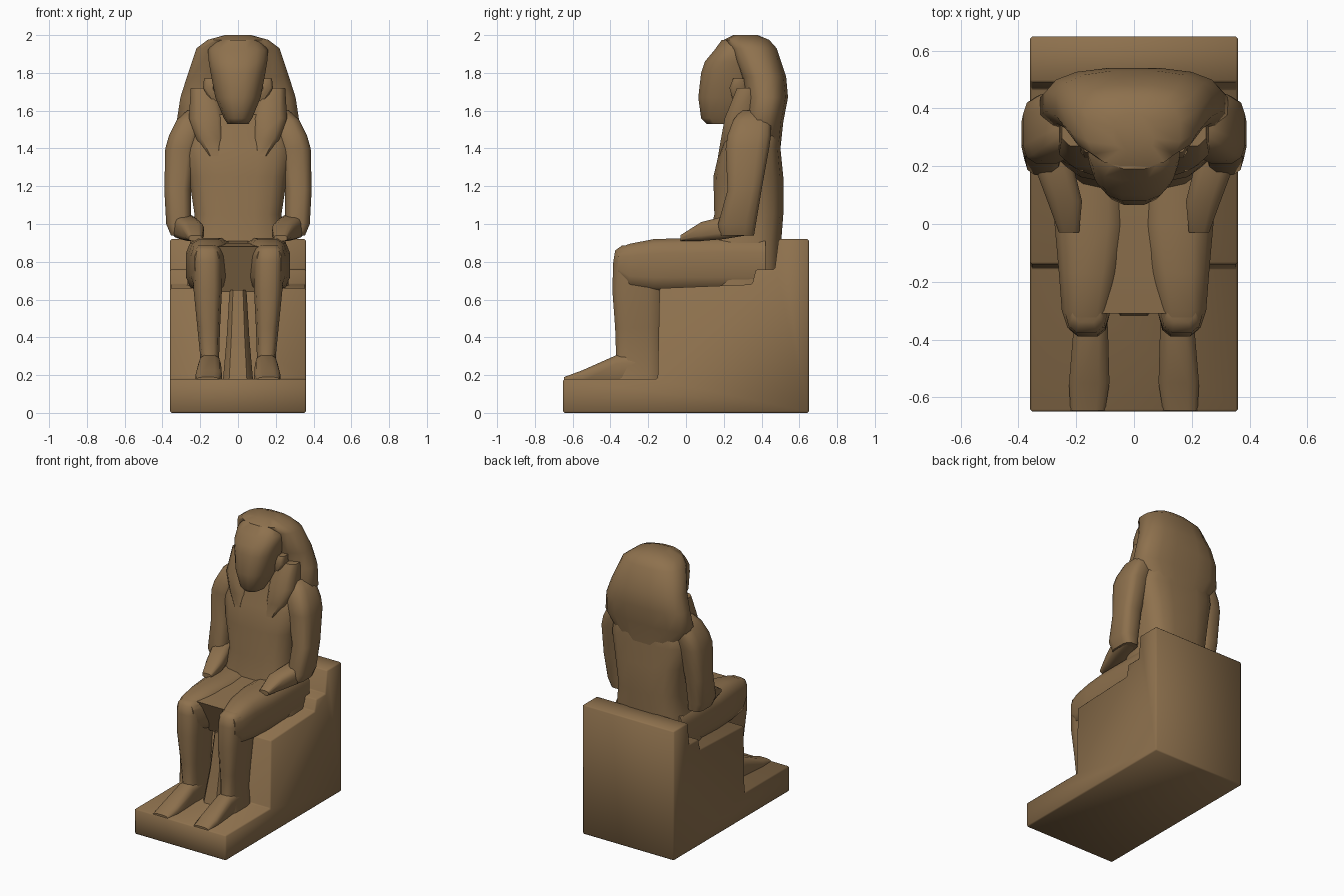
import bpy, bmesh, math

stone = bpy.data.materials.new("brown stone")
stone.diffuse_color = (0.27, 0.165, 0.075, 1)


def finish(name, bm):
    bmesh.ops.recalc_face_normals(bm, faces=bm.faces)
    me = bpy.data.meshes.new(name)
    bm.to_mesh(me)
    bm.free()
    me.materials.append(stone)
    ob = bpy.data.objects.new(name, me)
    bpy.context.collection.objects.link(ob)
    bpy.ops.object.select_all(action='DESELECT')
    bpy.context.view_layer.objects.active = ob
    ob.select_set(True)
    bpy.ops.object.shade_smooth_by_angle(angle=math.radians(50))
    return ob


def loft(name, axis, sections, side=1, n=12, power=0.6):
    """Skin rounded-box rings (pos, x0, x1, b0, b1) along z (b = y) or y (b = z)."""
    bm = bmesh.new()
    rings = []
    for pos, x0, x1, b0, b1 in sections:
        ring = []
        for i in range(n):
            t = 2 * math.pi * (i + 0.5) / n
            c, s = math.cos(t), math.sin(t)
            # normalise so the outermost points touch the box
            m = math.cos(math.pi / n) ** power
            x = (x0 + x1) / 2 + (x1 - x0) / 2 * math.copysign(abs(c) ** power, c) / m
            b = (b0 + b1) / 2 + (b1 - b0) / 2 * math.copysign(abs(s) ** power, s) / m
            ring.append(bm.verts.new((x * side, b, pos) if axis == 'z' else (x * side, pos, b)))
        rings.append(ring)
    for r, q in zip(rings, rings[1:]):
        for i in range(n):
            j = (i + 1) % n
            bm.faces.new((r[i], r[j], q[j], q[i]))
    bm.faces.new(rings[0])
    bm.faces.new(rings[-1])
    return finish(name, bm)


def extrude_side(name, pts, hw, bevel):
    """Extrude a (y, z) side profile across x."""
    bm = bmesh.new()
    f = bm.faces.new([bm.verts.new((-hw, y, z)) for y, z in pts])
    g = bmesh.ops.extrude_face_region(bm, geom=[f])
    for v in g['geom']:
        if isinstance(v, bmesh.types.BMVert):
            v.co.x = hw
    if bevel:
        bmesh.ops.bevel(bm, geom=list(bm.edges), offset=bevel, segments=1, affect='EDGES')
    return finish(name, bm)


# throne with low back and foot plinth
extrude_side("throne", [(-0.65, 0), (0.65, 0), (0.65, 0.92), (0.49, 0.92), (0.47, 0.76),
                        (0.37, 0.76), (0.35, 0.68), (-0.14, 0.66), (-0.15, 0.18), (-0.65, 0.18)],
             0.36, 0.008)

# kilt lap between the thighs, with a sloping front, and the pillar below it
extrude_side("kilt_lap", [(-0.31, 0.88), (-0.2, 0.64), (0.4, 0.64), (0.4, 0.92), (-0.1, 0.90)], 0.13, 0)
loft("pillar", 'z', [(0.17, -0.08, 0.08, -0.32, -0.1), (0.40, -0.06, 0.06, -0.26, -0.1),
                     (0.65, -0.045, 0.045, -0.22, -0.1)], n=8)

for side, tag in ((1, "left"), (-1, "right")):
    loft(tag + "_shin", 'z', [
        (0.17, 0.09, 0.215, -0.39, -0.13), (0.30, 0.10, 0.20, -0.37, -0.13),
        (0.45, 0.095, 0.215, -0.375, -0.13), (0.65, 0.085, 0.235, -0.39, -0.12),
        (0.80, 0.085, 0.24, -0.385, -0.1), (0.86, 0.09, 0.24, -0.375, -0.1),
        (0.885, 0.11, 0.22, -0.34, -0.12)], side)
    loft(tag + "_foot", 'y', [
        (-0.645, 0.10, 0.22, 0.14, 0.19), (-0.55, 0.085, 0.225, 0.14, 0.225),
        (-0.37, 0.09, 0.21, 0.14, 0.305), (-0.2, 0.10, 0.20, 0.14, 0.32)], side)
    loft(tag + "_thigh", 'y', [
        (-0.36, 0.10, 0.23, 0.72, 0.87), (-0.30, 0.08, 0.25, 0.66, 0.895),
        (-0.17, 0.05, 0.26, 0.64, 0.92), (0.0, 0.02, 0.275, 0.64, 0.925),
        (0.42, 0.02, 0.27, 0.64, 0.93)], side)
    # upper arm from shoulder to elbow
    loft(tag + "_upper_arm", 'z', [
        (0.94, 0.25, 0.355, 0.18, 0.36), (1.00, 0.25, 0.38, 0.17, 0.37),
        (1.18, 0.25, 0.39, 0.22, 0.40), (1.40, 0.22, 0.385, 0.21, 0.44),
        (1.47, 0.20, 0.365, 0.22, 0.45), (1.55, 0.18, 0.325, 0.25, 0.45),
        (1.60, 0.16, 0.27, 0.29, 0.43)], side)
    # forearm and flat hand on the thigh
    loft(tag + "_forearm", 'y', [
        (-0.03, 0.19, 0.26, 0.91, 0.94), (0.08, 0.18, 0.30, 0.91, 1.01),
        (0.20, 0.21, 0.345, 0.92, 1.04), (0.32, 0.24, 0.365, 0.94, 1.06)], side)
    # headdress lappet on the chest
    loft(tag + "_lappet", 'z', [
        (1.36, 0.09, 0.16, 0.17, 0.3), (1.45, 0.07, 0.22, 0.185, 0.34),
        (1.56, 0.07, 0.26, 0.205, 0.38), (1.72, 0.11, 0.25, 0.27, 0.4)], side, n=8)
    loft(tag + "_ear", 'z', [
        (1.65, 0.10, 0.145, 0.25, 0.32), (1.72, 0.12, 0.185, 0.23, 0.32),
        (1.77, 0.12, 0.18, 0.25, 0.32)], side, n=8)

# torso
loft("torso", 'z', [
    (0.66, -0.27, 0.27, 0.10, 0.50), (0.92, -0.25, 0.25, 0.12, 0.505),
    (1.05, -0.23, 0.23, 0.15, 0.515), (1.25, -0.26, 0.26, 0.145, 0.515),
    (1.40, -0.29, 0.29, 0.18, 0.50), (1.50, -0.27, 0.27, 0.21, 0.50),
    (1.58, -0.17, 0.17, 0.22, 0.49)], n=16)

# headdress falling behind the shoulders
loft("headdress", 'z', [
    (1.40, -0.22, 0.22, 0.30, 0.50), (1.54, -0.325, 0.325, 0.30, 0.515),
    (1.67, -0.305, 0.305, 0.31, 0.54), (1.78, -0.27, 0.27, 0.29, 0.53),
    (1.93, -0.22, 0.22, 0.23, 0.48), (1.975, -0.16, 0.16, 0.20, 0.44),
    (2.00, -0.07, 0.07, 0.25, 0.38)], n=16, power=0.75)

# face with tapering chin
loft("face", 'z', [
    (1.53, -0.055, 0.055, 0.11, 0.32), (1.56, -0.075, 0.075, 0.08, 0.34),
    (1.67, -0.12, 0.12, 0.065, 0.38), (1.80, -0.145, 0.145, 0.08, 0.40),
    (1.86, -0.155, 0.155, 0.10, 0.40), (1.92, -0.16, 0.16, 0.15, 0.40),
    (1.975, -0.12, 0.12, 0.19, 0.40)], n=16, power=0.8)
